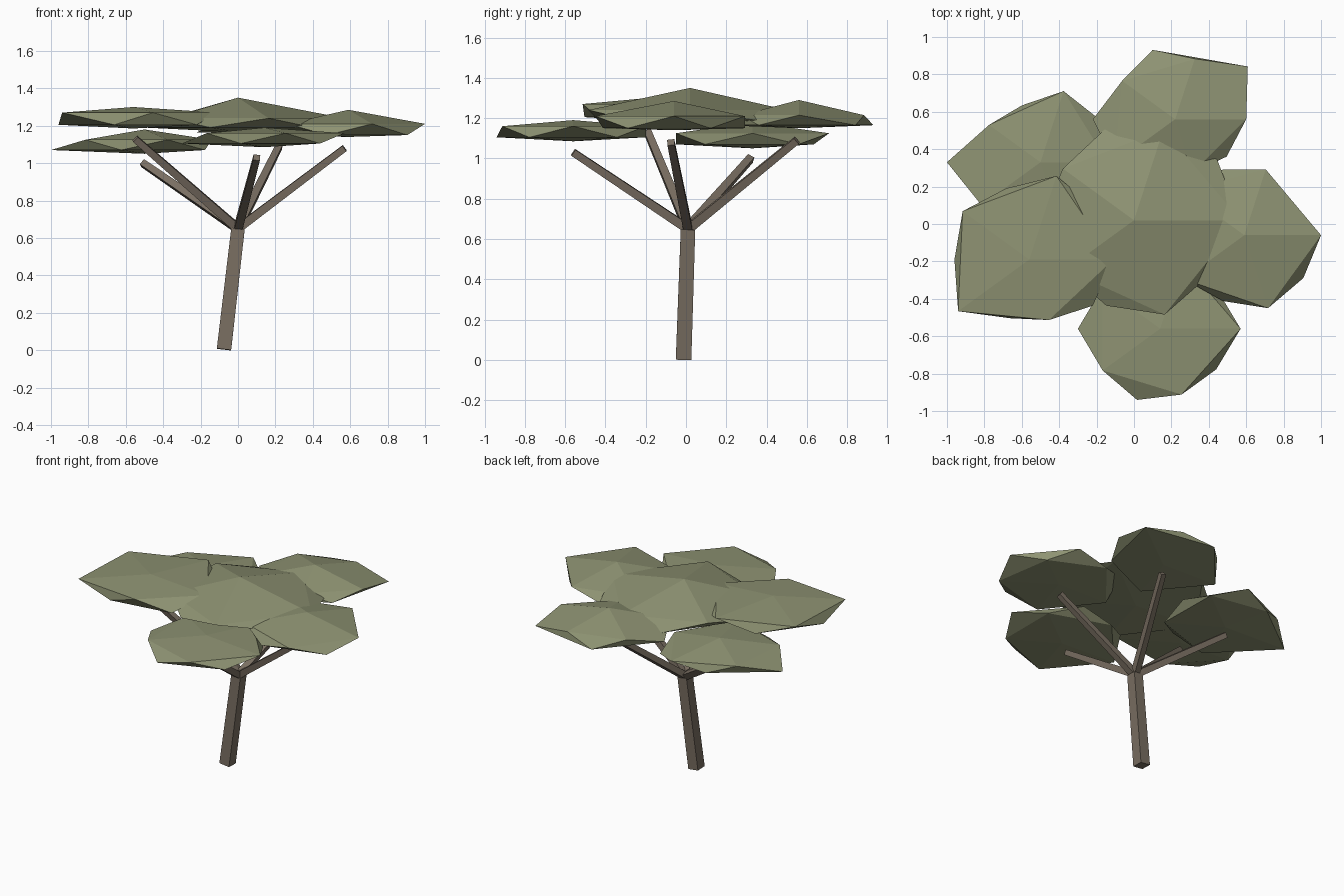
import bpy, bmesh, math
from mathutils import Vector

cube = bpy.data.objects.get("Cube")
if cube:
    bpy.data.objects.remove(cube)


def material(name, rgb):
    mat = bpy.data.materials.new(name)
    mat.use_nodes = True
    mat.diffuse_color = (*rgb, 1)
    bsdf = mat.node_tree.nodes["Principled BSDF"]
    bsdf.inputs["Base Color"].default_value = (*rgb, 1)
    bsdf.inputs["Roughness"].default_value = 1.0
    return mat


leaf = material("dull_leaf_green", (0.27, 0.29, 0.17))
bark = material("grey_brown_bark", (0.19, 0.155, 0.12))


def add_object(name, bm, mat):
    mesh = bpy.data.meshes.new(name)
    bm.to_mesh(mesh)
    bm.free()
    mesh.materials.append(mat)
    obj = bpy.data.objects.new(name, mesh)
    bpy.context.collection.objects.link(obj)
    return obj


def beam(name, start, end, width_start, width_end):
    """Square tapered beam between two points."""
    start, end = Vector(start), Vector(end)
    axis = end - start
    bm = bmesh.new()
    bmesh.ops.create_cube(bm, size=1)
    for v in bm.verts:
        top = v.co.z > 0
        width = width_end if top else width_start
        v.co = Vector((v.co.x * width, v.co.y * width, axis.length if top else 0))
    obj = add_object(name, bm, bark)
    obj.rotation_mode = 'QUATERNION'
    obj.rotation_quaternion = Vector((0, 0, 1)).rotation_difference(axis)
    obj.location = start
    return obj


def canopy(name, x, y, heights, radii):
    """Flattened icosahedron; heights run top, upper ring, lower ring, bottom,
    and radii are given for every tenth of a turn, counted from +x."""
    top, upper, lower, bottom = heights
    bm = bmesh.new()
    bmesh.ops.create_icosphere(bm, subdivisions=1, radius=1)
    for v in bm.verts:
        high = v.co.z > 0
        if abs(v.co.z) > 0.9:
            v.co = (x, y, top if high else bottom)
        else:
            step = round(math.atan2(v.co.y, v.co.x) / (math.pi / 5)) % 10
            angle, r = step * math.pi / 5, radii[step]
            v.co = (x + r * math.cos(angle), y + r * math.sin(angle),
                    upper if high else lower)
    return add_object(name, bm, leaf)


# Leaning trunk
fork = (0, 0.01, 0.65)
beam("trunk", (-0.075, -0.012, 0.004), fork, 0.077, 0.072)

# Branches fanning out from the fork
for name, tip in {
    "branch_left": (0.57, -0.075, 1.08),
    "branch_right": (-0.55, -0.19, 1.13),
    "branch_back_right": (-0.51, 0.32, 1.0),
    "branch_front": (0.1, -0.56, 1.03),
    "branch_back": (0.22, 0.55, 1.09),
}.items():
    beam(name, fork, tip, 0.045, 0.036)

# Flat leaf clusters
canopy("canopy_centre", 0, 0.02, (1.35, 1.24, 1.19, 1.165),
       (.57, .55, .51, .51, .47, .5, .45, .48, .53, .5))
canopy("canopy_left", 0.59, -0.06, (1.285, 1.21, 1.15, 1.14),
       (.41, .31, .37, .37, .4, .4, .4, .37, .41, .39))
canopy("canopy_right", -0.56, -0.19, (1.3, 1.27, 1.205, 1.185),
       (.45, .45, .47, .4, .44, .4, .47, .33, .34, .42))
canopy("canopy_front", 0.14, -0.56, (1.19, 1.16, 1.105, 1.085),
       (.43, .37, .38, .38, .38, .44, .38, .4, .37, .37))
canopy("canopy_back", 0.22, 0.56, (1.29, 1.215, 1.165, 1.15),
       (.38, .48, .34, .39, .35, .44, .4, .4, .3, .34))
canopy("canopy_back_right", -0.5, 0.33, (1.18, 1.125, 1.07, 1.05),
       (.36, .39, .4, .32, .34, .5, .39, .4, .4, .4))
